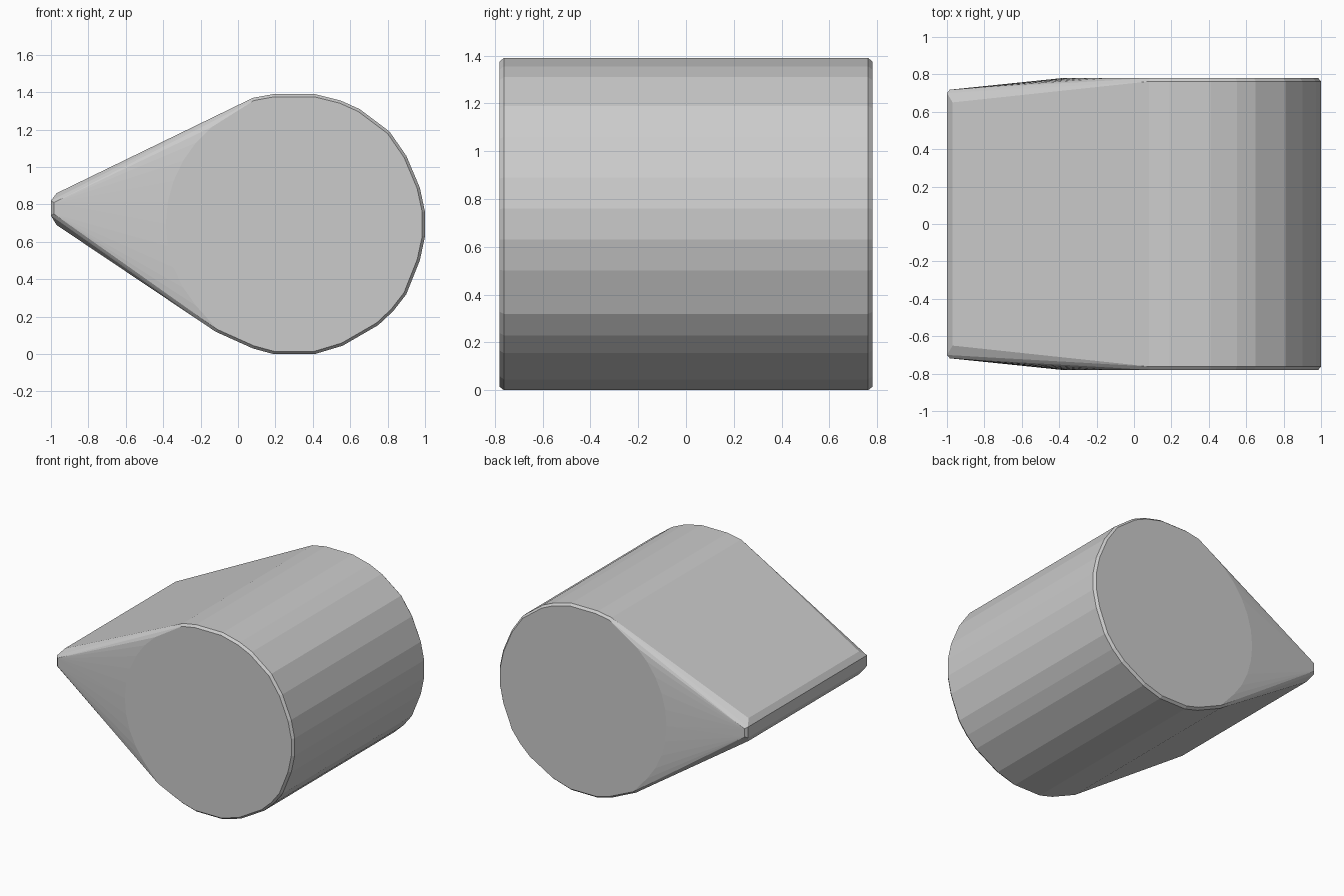
import bpy, bmesh, math

if "Cube" in bpy.data.objects:
    bpy.data.objects.remove(bpy.data.objects["Cube"])

CX, CZ, R = 0.304, 0.695, 0.69
HALF_Y, EDGE = 0.78, 0.018

# Rounded side of the drop-shaped profile (x, z)
profile = [(-0.12, 0.12), (0.08, 0.03), (0.19, 0.0), (0.41, 0.0), (0.56, 0.045),
           (0.75, 0.155), (0.83, 0.23), (0.90, 0.32), (0.972, 0.50), (1.0, 0.63),
           (1.0, 0.76), (0.972, 0.89), (0.90, 1.06), (0.81, 1.19), (0.65, 1.31),
           (0.55, 1.355), (0.41, 1.39), (0.19, 1.39), (0.08, 1.37)]

# Narrow tip, rounded toward its ends (x, y, z)
tip = [(-0.97, 0.65, 0.86), (-0.97, 0.65, 0.69),
       (-1.0, 0.70, 0.82), (-1.0, 0.70, 0.74),
       (-0.985, 0.718, 0.81), (-0.985, 0.718, 0.75)]

bm = bmesh.new()
for s in (-1, 1):
    # Body rim and slightly inset flat cap
    for x, z in profile:
        bm.verts.new((x, s * (HALF_Y - EDGE), z))
        d = math.hypot(x - CX, z - CZ)
        k = (d - 0.015) / d
        bm.verts.new((CX + (x - CX) * k, s * HALF_Y, CZ + (z - CZ) * k))
    # Cap arc facing the tip
    for i in range(11):
        a = math.radians(130 + 10 * i)
        bm.verts.new((CX + R * math.cos(a), s * HALF_Y,
                      CZ + (R - 0.012) * math.sin(a)))
    for x, y, z in tip:
        bm.verts.new((x, s * y, z))

# Skin everything as one tight convex body
bmesh.ops.convex_hull(bm, input=bm.verts)
bmesh.ops.delete(bm, geom=[v for v in bm.verts if not v.link_faces], context='VERTS')
bmesh.ops.dissolve_limit(bm, angle_limit=math.radians(0.5), verts=bm.verts, edges=bm.edges)
bmesh.ops.recalc_face_normals(bm, faces=bm.faces)

mesh = bpy.data.meshes.new("wedge_drum")
bm.to_mesh(mesh)
bm.free()
bpy.context.collection.objects.link(bpy.data.objects.new("wedge_drum", mesh))
